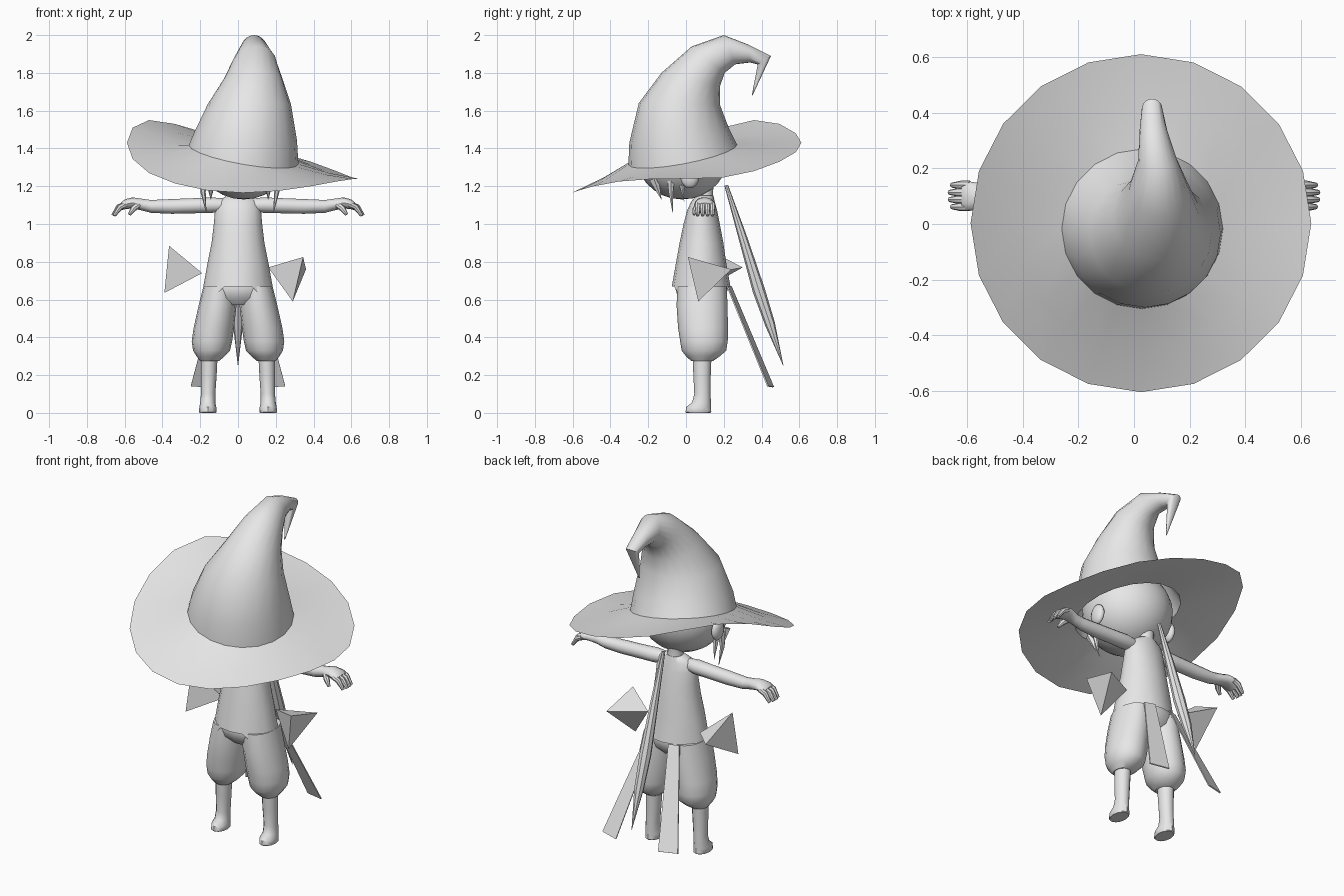
import bpy, bmesh, math
from mathutils import Vector

if "Cube" in bpy.data.objects:
    bpy.data.objects.remove(bpy.data.objects["Cube"])

GREY = bpy.data.materials.new("plain_grey")
GREY.diffuse_color = (0.8, 0.8, 0.8, 1)
GREY.use_nodes = True
GREY.node_tree.nodes["Principled BSDF"].inputs["Base Color"].default_value = GREY.diffuse_color


def finish(name, bm, smooth=40, up=False):
    bmesh.ops.recalc_face_normals(bm, faces=bm.faces)
    if up and sum(f.normal.z for f in bm.faces) < 0:
        bmesh.ops.reverse_faces(bm, faces=bm.faces)
    me = bpy.data.meshes.new(name)
    bm.to_mesh(me)
    bm.free()
    me.materials.append(GREY)
    if smooth:
        me.shade_smooth()
        me.set_sharp_from_angle(angle=math.radians(smooth))
    ob = bpy.data.objects.new(name, me)
    bpy.context.collection.objects.link(ob)
    return ob


def loft(name, rings, caps=(True, True), smooth=40, up=False):
    """Skin a list of equal-length point rings."""
    bm = bmesh.new()
    vs = [[bm.verts.new(p) for p in r] for r in rings]
    n = len(vs[0])
    for a, b in zip(vs, vs[1:]):
        for i in range(n):
            j = (i + 1) % n
            bm.faces.new((a[i], a[j], b[j], b[i]))
    if caps[0]:
        bm.faces.new(vs[0])
    if caps[1]:
        bm.faces.new(vs[-1])
    return finish(name, bm, smooth, up)


def ring(c, u, v, n=16):
    c, u, v = Vector(c), Vector(u), Vector(v)
    return [c + u * math.cos(2 * math.pi * i / n) + v * math.sin(2 * math.pi * i / n)
            for i in range(n)]


def flat_ring(z, cx, hx, cy, hy, n=16):
    return ring((cx, cy, z), (hx, 0, 0), (0, hy, 0), n)


def tube(name, pts, radii, n=8):
    pts = [Vector(p) for p in pts]
    rings = []
    for i, p in enumerate(pts):
        d = (pts[min(i + 1, len(pts) - 1)] - pts[max(i - 1, 0)]).normalized()
        u = d.cross(Vector((0, 1, 0))).normalized()
        rings.append(ring(p, u * radii[i], d.cross(u) * radii[i], n))
    return loft(name, rings)


def ball(name, loc, size, n=20):
    bm = bmesh.new()
    bmesh.ops.create_uvsphere(bm, u_segments=n, v_segments=n // 2 + 2, radius=1)
    for v in bm.verts:
        v.co = Vector(loc) + Vector((v.co[k] * size[k] for k in range(3)))
    return finish(name, bm, 60)


def solid(name, pts, faces):
    bm = bmesh.new()
    vs = [bm.verts.new(p) for p in pts]
    for f in faces:
        bm.faces.new([vs[i] for i in f])
    return finish(name, bm, 0)


# Hat cone: front point, back point (y, z), centre x, half width, sideways tilt
N = 20
HAT = [((-.305, 1.315), (.27, 1.42), .03, .29, -.05),
       ((-.30, 1.43), (.23, 1.50), .04, .272, -.02),
       ((-.25, 1.64), (.18, 1.63), .06, .22, 0),
       ((-.13, 1.80), (.18, 1.73), .08, .157, 0),
       ((.03, 1.94), (.205, 1.80), .09, .11, 0),
       ((.20, 2.0), (.26, 1.845), .085, .07, 0),
       ((.33, 1.95), (.34, 1.855), .07, .05, 0),
       ((.45, 1.89), (.38, 1.845), .065, .037, 0),
       ((.352, 1.68), (.348, 1.68), .065, .003, 0)]
cone = []
for (fy, fz), (by, bz), cx, hw, tilt in HAT:
    cone.append(ring((cx, (fy + by) / 2, (fz + bz) / 2), (hw, 0, tilt),
                     (0, (by - fy) / 2, (bz - fz) / 2), N))
loft("hat_cone", cone, (False, True), 50)

# Wavy brim: rim heights counter-clockwise from the +x side
RIM = [1.24, 1.245, 1.28, 1.33, 1.38, 1.43, 1.48, 1.53, 1.55, 1.51,
       1.43, 1.345, 1.27, 1.215, 1.178, 1.165, 1.175, 1.20, 1.225, 1.238]
outer = []
for i, z in enumerate(RIM):
    a = 2 * math.pi * i / N
    outer.append(Vector((.025 + .613 * math.cos(a), .003 + .608 * math.sin(a), z)))
mid = [a.lerp(b, .5) - Vector((0, 0, .008)) for a, b in zip(cone[0], outer)]
loft("hat_brim", [cone[0], mid, outer], (False, False), 60, up=True)

# Head, neck and hair
ball("head", (.03, -.02, 1.365), (.25, .245, .235), 24)
loft("neck", [flat_ring(z, 0, r, .1, r, 12) for z, r in
              ((1.10, .055), (1.16, .042), (1.19, .045), (1.25, .045))])
for s, x, z in ((-1, -.225, 1.32), (1, .275, 1.25)):
    ball("ear", (x, .02, z), (.025, .05, .06), 12)
    hx = .01 + s * .19
    tube("side_lock", [(hx, -.08, 1.27), (hx + s * .005, -.08, 1.17), (hx - s * .012, -.07, 1.06)],
         [.025, .014, .001], 6)
    tube("rear_lock", [(hx, -.03, 1.25), (hx, -.01, 1.12)], [.02, .001], 6)
    tube("front_lock", [(hx * .8, -.17, 1.24), (hx * .8, -.13, 1.13)], [.03, .001], 6)
tube("long_tail", [(0, .213, 1.205), (0, .30, .93), (0, .385, .65), (0, .445, .47), (0, .515, .25)],
     [.01, .023, .033, .027, .001], 8)

# Tunic with a notched hem
q = [.65, .64, .612, .67, .67]
HEM = q + q[3::-1] + q[1:] + q[3:0:-1]
rows = [(.80, .16, .08, .132), (.90, .14, .082, .116), (1.0, .128, .083, .096),
        (1.07, .122, .085, .08), (1.12, .108, .09, .062), (1.15, .06, .1, .045)]
hem = flat_ring(0, 0, .187, .08, .155)
for p, z in zip(hem, HEM):
    p.z = z
loft("tunic", [hem] + [flat_ring(z, 0, hx, cy, hy) for z, hx, cy, hy in rows], (False, True), 50)

# Baggy trousers
loft("trouser_hips", [flat_ring(z, 0, hx, .083, hy) for z, hx, hy in
                      ((.57, .10, .085), (.61, .175, .125), (.66, .18, .14), (.71, .165, .13))])
LEG = [(.67, .098, .085, .085, .13), (.57, .108, .10, .085, .135), (.45, .128, .107, .09, .132),
       (.38, .138, .107, .095, .126), (.33, .140, .098, .095, .118), (.30, .145, .075, .09, .09),
       (.275, .15, .05, .085, .058)]
SHIN = [(.30, .152, .044, .085, .05), (.20, .155, .042, .085, .046), (.10, .158, .038, .087, .043),
        (.055, .16, .040, .082, .050), (.03, .16, .045, .066, .066), (.004, .16, .046, .066, .068),
        (0, .16, .043, .066, .064)]
ARM = [(.07, .085, 1.10, .035, .035), (.14, .088, 1.10, .045, .041), (.22, .09, 1.097, .041, .040),
       (.35, .092, 1.093, .04, .039), (.46, .095, 1.093, .036, .034), (.51, .097, 1.103, .034, .031),
       (.56, .10, 1.112, .048, .029), (.60, .10, 1.104, .054, .026), (.62, .10, 1.092, .05, .02)]
for s, side in ((-1, "left"), (1, "right")):
    loft(side + "_trouser_leg", [flat_ring(z, s * cx, hx, cy, hy) for z, cx, hx, cy, hy in LEG])
    loft(side + "_shin_and_foot", [flat_ring(z, s * cx, hx, cy, hy, 12) for z, cx, hx, cy, hy in SHIN])
    loft(side + "_arm", [ring((s * x, y, z), (0, ry, 0), (0, 0, rz), 12) for x, y, z, ry, rz in ARM])
    for k in range(4):
        y, e = .062 + .026 * k, .008 * abs(k - 1.5)
        tube(side + "_finger", [(s * .59, y, 1.105), (s * (.635 - e), y, 1.09), (s * (.667 - e), y, 1.045)],
             [.016, .016, .009], 8)
    tube(side + "_thumb", [(s * .53, .075, 1.10), (s * .555, .05, 1.08), (s * .575, .042, 1.05)],
         [.018, .016, .008], 8)
    # Ribbon hanging from the back hem
    top, bot = [(.05, .235, .67), (.11, .215, .67)], [(.25, .43, .14), (.14, .46, .135)]
    pts = [(s * x, y, z) for x, y, z in top + bot]
    pts += [(x, y + .006, z + .003) for x, y, z in pts]
    solid(side + "_ribbon", pts, [(0, 1, 2, 3), (4, 5, 6, 7), (0, 1, 5, 4),
                                  (1, 2, 6, 5), (2, 3, 7, 6), (3, 0, 4, 7)])

# Pyramid bow halves at the hips
TETRA = [(0, 1, 2), (0, 1, 3), (1, 2, 3), (2, 0, 3)]
solid("right_hip_pyramid", [(.345, .01, .825), (.36, .24, .76), (.29, .065, .59), (.16, .13, .77)], TETRA)
solid("left_hip_pyramid", [(-.365, .08, .885), (-.34, .30, .77), (-.39, .06, .635), (-.19, .14, .74)], TETRA)
